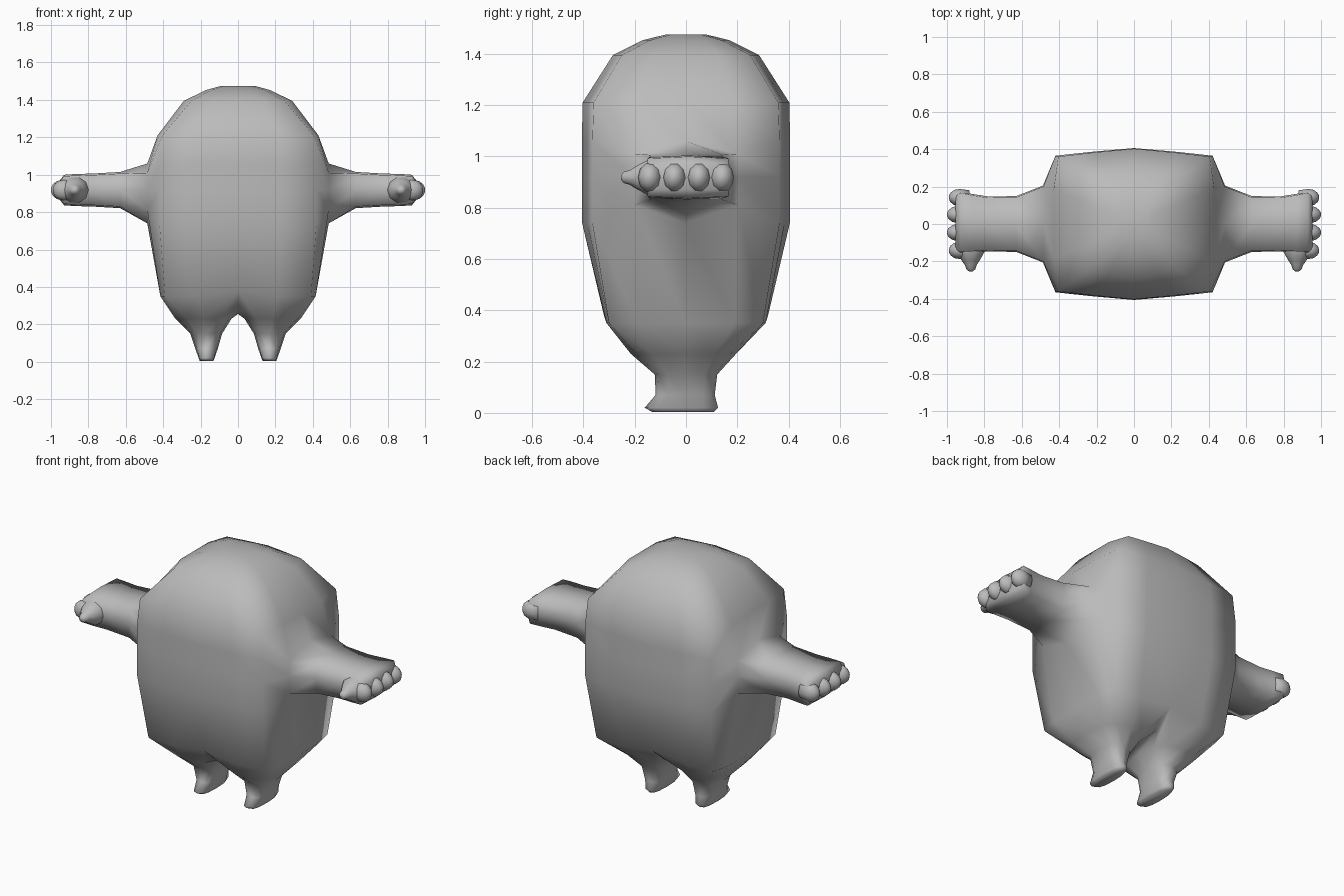
import bpy, bmesh
from math import sin, cos, radians
from mathutils import Vector

cube = bpy.data.objects.get("Cube")
if cube:
    bpy.data.objects.remove(cube)

GREY = (0.5, 0.5, 0.5, 1)
skin = bpy.data.materials.new("plain grey")
skin.use_nodes = True
skin.diffuse_color = GREY
skin.node_tree.nodes["Principled BSDF"].inputs["Base Color"].default_value = GREY


def finish(bm, name):
    """Turn a +x half into a smooth object mirrored across x = 0."""
    bmesh.ops.recalc_face_normals(bm, faces=bm.faces)
    mesh = bpy.data.meshes.new(name)
    bm.to_mesh(mesh)
    bm.free()
    mesh.materials.append(skin)
    mesh.shade_smooth()
    obj = bpy.data.objects.new(name, mesh)
    bpy.context.collection.objects.link(obj)
    mirror = obj.modifiers.new("Mirror", 'MIRROR')
    mirror.use_clip = True
    return obj


def add_ring(bm, points):
    return [bm.verts.new(p) for p in points]


def bridge(bm, a, b, closed=True):
    n = len(a)
    for i in range(n if closed else n - 1):
        j = (i + 1) % n
        bm.faces.new((a[i], a[j], b[j], b[i]))


def rounded(v, power=0.75):
    return abs(v) ** power * (1 if v > 0 else -1)


def torso_ring(z, w, d, c, b, a):
    """Half outline from front middle, round the side, to back middle."""
    front = [(0, -a), (c * 0.55, -(a * 0.5 + b * 0.5)), (c, -b), (w, -d)]
    back = [(x, -y) for x, y in reversed(front)]
    return [(x, y, z) for x, y in front + [(w, 0)] + back]


bm = bmesh.new()

# Torso: height, side width, side flat, corner x, corner y, middle depth
torso = [(1.475, 0.09, 0.04, 0.07, 0.06, 0.08),
         (1.453, 0.17, 0.08, 0.14, 0.14, 0.17),
         (1.395, 0.29, 0.13, 0.25, 0.25, 0.285),
         (1.21, 0.43, 0.18, 0.405, 0.36, 0.403),
         (1.06, 0.485, 0.2, 0.42, 0.365, 0.406),
         (0.92, 0.487, 0.205, 0.42, 0.365, 0.406),
         (0.74, 0.485, 0.2, 0.42, 0.365, 0.405),
         (0.35, 0.415, 0.19, 0.39, 0.30, 0.32)]
rings = [add_ring(bm, torso_ring(*r)) for r in torso]
for upper, lower in zip(rings, rings[1:]):
    bridge(bm, upper, lower, closed=False)
bm.faces.new(rings[0])

# Open the side where the arm grows out
top, mid, low = rings[4:7]
socket = [top[3], top[4], top[5], mid[5], low[5], low[4], low[3], mid[3]]
bmesh.ops.delete(bm, geom=list(mid[4].link_faces), context='FACES_ONLY')
bm.verts.remove(mid[4])
for v in (top[3], top[5]):
    v.co.z -= 0.05
for v in (low[3], low[5]):
    v.co.z += 0.07

# Arm and palm: x, half depth, centre y, half height
previous = socket
grid = [(-1, 1), (0, 1.1), (1, 1), (1.05, 0), (1, -1), (0, -1.1), (-1, -1), (-1.05, 0)]
for x, half_y, cy, half_z in [(0.63, 0.142, 0, 0.088), (0.78, 0.14, 0, 0.08),
                              (0.87, 0.15, 0.004, 0.078), (0.93, 0.158, 0.008, 0.074),
                              (0.955, 0.14, 0.008, 0.045)]:
    ring = add_ring(bm, [(x, cy + u * half_y, 0.918 + v * half_z) for u, v in grid])
    bridge(bm, previous, ring)
    previous = ring
bm.faces.new(previous)

# Crotch line closes the torso outline into a loop that runs on into the leg
rings[-1][0].co.z = rings[-1][-1].co.z = 0.38
crotch = add_ring(bm, [(0, 0.2, 0.28), (0, 0, 0.255), (0, -0.2, 0.28)])
previous = rings[-1] + crotch
for z, cx, rx, cy, ry in [(0.23, 0.185, 0.15, -0.01, 0.205), (0.15, 0.17, 0.085, 0, 0.122),
                          (0.07, 0.168, 0.06, -0.003, 0.115), (0.02, 0.168, 0.043, -0.018, 0.143),
                          (0.004, 0.168, 0.036, -0.012, 0.12)]:
    angles = [radians(-120 + 30 * i) for i in range(12)]
    ring = add_ring(bm, [(cx + rx * rounded(cos(t)), cy + ry * rounded(sin(t)), z) for t in angles])
    bridge(bm, previous, ring)
    previous = ring
bm.faces.new(previous)
finish(bm, "body")


def add_digit(name, base, tip, sections, height):
    """Round nub swept from base to tip; sections are (fraction, radius)."""
    bm = bmesh.new()
    base, tip = Vector(base), Vector(tip)
    axis = (tip - base).normalized()
    side = axis.cross(Vector((0, 0, 1)))
    previous = None
    for f, r in sections:
        centre = base.lerp(tip, f)
        ring = add_ring(bm, [centre + side * r * cos(radians(36 * i))
                             + Vector((0, 0, r * height * sin(radians(36 * i)))) for i in range(10)])
        if previous:
            bridge(bm, previous, ring)
        else:
            bm.faces.new(ring)
        previous = ring
    bm.faces.new(previous)
    finish(bm, name)


# Four stubby fingers and a pointed thumb on each hand
nub = [(0, 0.04), (0.5, 0.046), (0.75, 0.04), (0.92, 0.025), (1, 0.008)]
for i, (y, reach) in enumerate([(-0.14, 0.99), (-0.045, 1.0), (0.05, 1.0), (0.14, 0.99)]):
    add_digit(f"finger_{i + 1}", (0.88, y, 0.918), (reach, y * 1.02, 0.918), nub, 1.25)
add_digit("thumb", (0.875, -0.08, 0.918), (0.872, -0.253, 0.918),
          [(0, 0.08), (0.4, 0.075), (0.65, 0.05), (0.8, 0.032), (0.94, 0.024), (1, 0.01)], 0.95)
